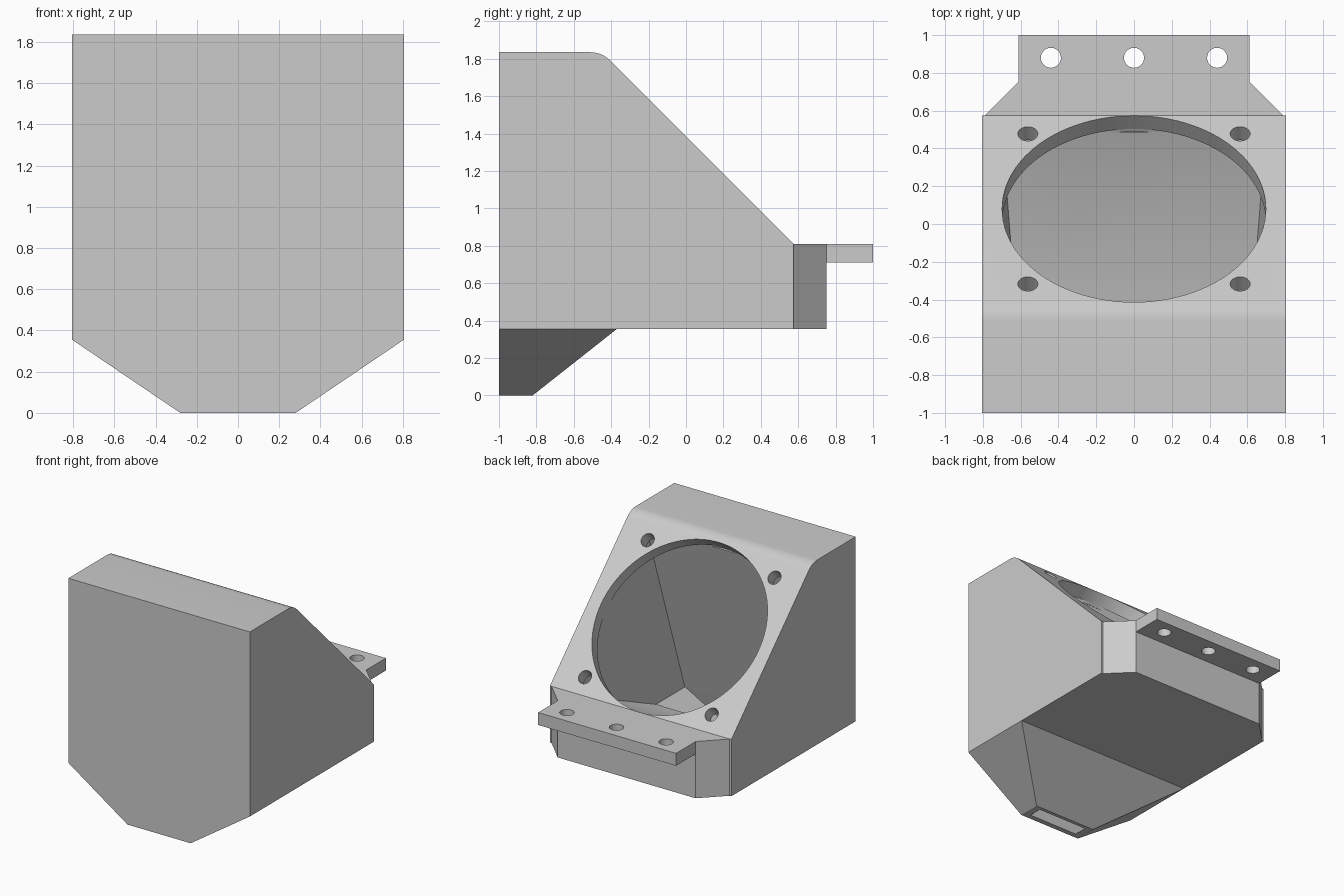
import bpy, bmesh, math
from mathutils import Vector, Matrix

if "Cube" in bpy.data.objects:
    bpy.data.objects.remove(bpy.data.objects["Cube"], do_unlink=True)

grey = bpy.data.materials.new("light grey plastic")
grey.use_nodes = True
colour = (0.6, 0.6, 0.6, 1)
grey.diffuse_color = colour
grey.node_tree.nodes["Principled BSDF"].inputs["Base Color"].default_value = colour


def finish(name, bm):
    bmesh.ops.recalc_face_normals(bm, faces=bm.faces)
    mesh = bpy.data.meshes.new(name)
    bm.to_mesh(mesh)
    bm.free()
    mesh.materials.append(grey)
    obj = bpy.data.objects.new(name, mesh)
    bpy.context.collection.objects.link(obj)
    return obj


def prism(name, outline, shift):
    """Extrude a flat outline along a vector."""
    bm = bmesh.new()
    face = bm.faces.new([bm.verts.new(p) for p in outline])
    out = bmesh.ops.extrude_face_region(bm, geom=[face])
    moved = [g for g in out["geom"] if isinstance(g, bmesh.types.BMVert)]
    bmesh.ops.translate(bm, vec=shift, verts=moved)
    return finish(name, bm)


def loft(name, lower, upper):
    """Straight-sided solid between two four-cornered sections."""
    bm = bmesh.new()
    a = [bm.verts.new(p) for p in lower]
    b = [bm.verts.new(p) for p in upper]
    bm.faces.new(a[::-1])
    bm.faces.new(b)
    for i in range(4):
        j = (i + 1) % 4
        bm.faces.new((a[i], a[j], b[j], b[i]))
    return finish(name, bm)


def rect(half_x, y0, y1, z):
    return [(-half_x, y0, z), (half_x, y0, z), (half_x, y1, z), (-half_x, y1, z)]


def cylinder(name, radius, depth, matrix, segments):
    bm = bmesh.new()
    bmesh.ops.create_cone(bm, cap_ends=True, segments=segments, radius1=radius,
                          radius2=radius, depth=depth, matrix=matrix)
    return finish(name, bm)


def combine(target, other, operation):
    mod = target.modifiers.new(operation.lower(), "BOOLEAN")
    mod.operation = operation
    mod.solver = "EXACT"
    mod.object = other
    bpy.context.view_layer.objects.active = target
    bpy.ops.object.modifier_apply(modifier=mod.name)
    bpy.data.objects.remove(other, do_unlink=True)


# Sloping fan face frame: local x across, local y up the slope, local z outward
fan_frame = Matrix.Translation((0, 0.08, 1.305)) @ Matrix.Rotation(math.radians(-45), 4, "X")
wide, base_z, top_z = 0.805, 0.355, 1.835

# Housing with a softly rounded top edge
radius = 0.15
centre = Vector((-0.512, top_z - radius))
profile = [(-1, base_z), (-1, top_z)]
for i in range(9):
    a = math.radians(90 - 45 * i / 8)
    profile.append((centre.x + radius * math.cos(a), centre.y + radius * math.sin(a)))
profile += [(0.575, 0.81), (0.575, base_z)]
housing = prism("duct_housing", [(-wide, y, z) for y, z in profile], (2 * wide, 0, 0))

# Tapered outlet below the housing
outlet = loft("outlet", rect(0.28, -1, -0.82, 0), rect(wide, -1, -0.37, base_z))
combine(housing, outlet, "UNION")

# Inner passage: square funnel, then a narrowing nozzle to the slot
half = 0.7
square = [fan_frame @ Vector((sx * half, sy * half, -0.1))
          for sx, sy in ((-1, 1), (1, 1), (1, -1), (-1, -1))]
# order front edge first so that it matches the lower section
square.sort(key=lambda p: p.y)
front = sorted(square[:2], key=lambda p: p.x)
back = sorted(square[2:], key=lambda p: -p.x)
throat = rect(0.62, -0.87, -0.5, 0.3)
combine(housing, loft("funnel_cutter", throat, front + back), "DIFFERENCE")
combine(housing, loft("nozzle_cutter", rect(0.21, -0.96, -0.86, -0.01),
                      rect(0.62, -0.87, -0.5, 0.302)), "DIFFERENCE")

# Round fan opening and four screw holes
combine(housing, cylinder("fan_cutter", 0.698, 0.24, fan_frame, 96), "DIFFERENCE")
for sx in (-1, 1):
    for sy in (-1, 1):
        place = fan_frame @ Matrix.Translation((sx * 0.562, sy * 0.562, 0))
        combine(housing, cylinder("screw_cutter", 0.053, 0.3, place, 32), "DIFFERENCE")

# Rear mounting block with chamfered corners
mount = prism("rear_mount", [(-0.79, 0.575, base_z), (0.79, 0.575, base_z),
                             (0.612, 0.752, base_z), (-0.612, 0.752, base_z)],
              (0, 0, 0.81 - base_z))

# Mounting flange with three bolt holes
flange = prism("mounting_flange", rect(0.612, 0.752, 1, 0.71), (0, 0, 0.1))
for x in (-0.44, 0, 0.44):
    place = Matrix.Translation((x, 0.88, 0.76))
    combine(flange, cylinder("bolt_cutter", 0.053, 0.3, place, 32), "DIFFERENCE")
combine(mount, flange, "UNION")

# Smooth the curves and keep the edges crisp
for obj in (housing, mount):
    bpy.ops.object.select_all(action="DESELECT")
    obj.select_set(True)
    bpy.context.view_layer.objects.active = obj
    bpy.ops.object.shade_smooth_by_angle(angle=math.radians(30))
